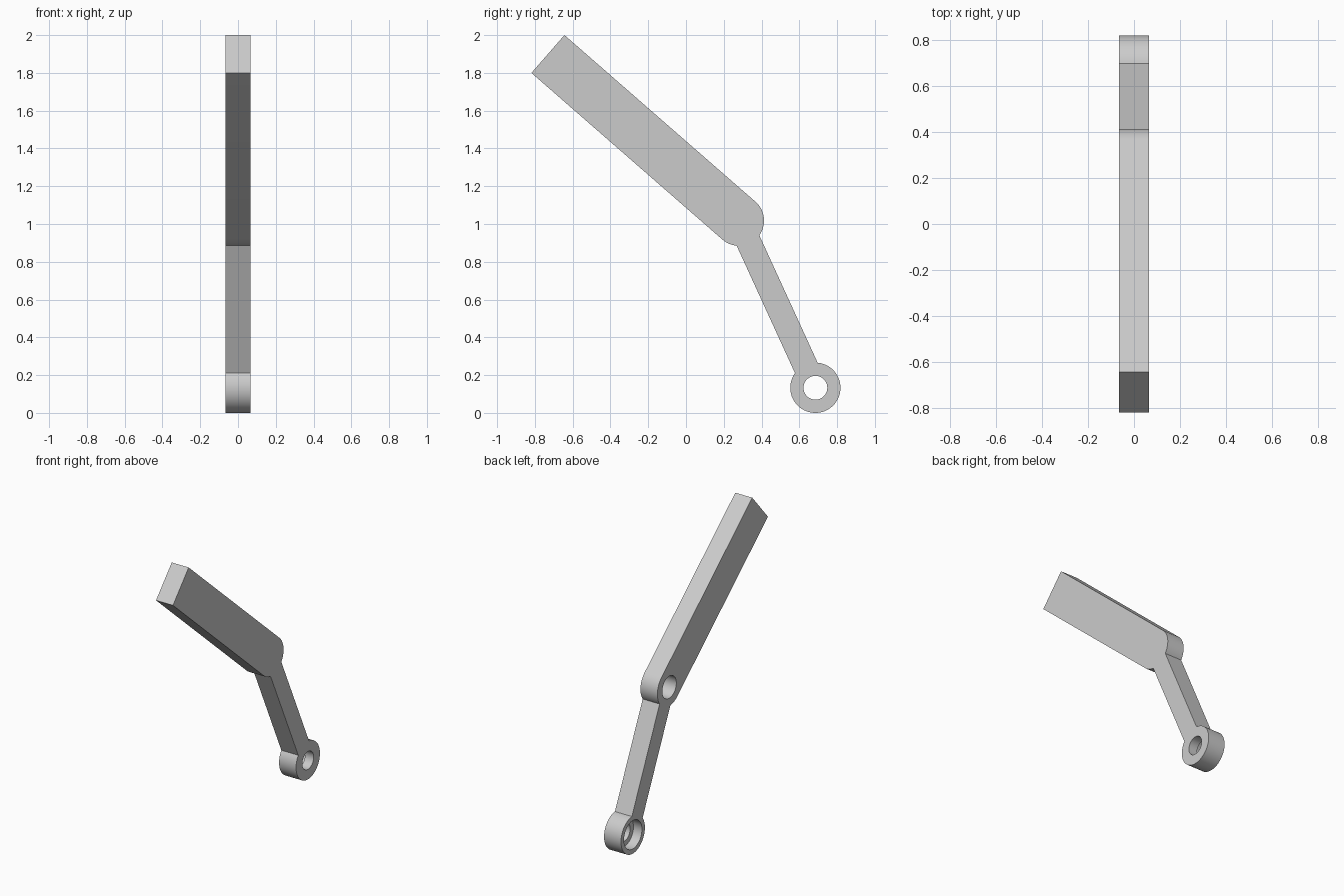
import bpy, bmesh
from math import cos, sin, atan2, asin, radians, pi
from mathutils import Vector, Matrix

if "Cube" in bpy.data.objects:
    bpy.data.objects.remove(bpy.data.objects["Cube"], do_unlink=True)

HALF = 0.066                      # half thickness along x
R = 0.133                         # radius of the rounded ends
ring = Vector((0.685, R))         # (y, z) of the lower eye
hinge = Vector((0.28, 1.018))     # (y, z) of the elbow
tip = Vector((-0.731, 1.9))       # (y, z) middle of the square end

grey = bpy.data.materials.new("light grey")
grey.use_nodes = True
colour = (0.6, 0.6, 0.6, 1)
grey.diffuse_color = colour
grey.node_tree.nodes["Principled BSDF"].inputs["Base Color"].default_value = colour


def polar(c, a):
    return c + R * Vector((cos(a), sin(a)))


def arc(c, start, end):
    n = max(4, round((end - start) / radians(5)))
    return [polar(c, start + (end - start) * i / n) for i in range(n + 1)]


def add_object(name, bm):
    bmesh.ops.recalc_face_normals(bm, faces=bm.faces)
    mesh = bpy.data.meshes.new(name)
    bm.to_mesh(mesh)
    bm.free()
    mesh.materials.append(grey)
    obj = bpy.data.objects.new(name, mesh)
    bpy.context.collection.objects.link(obj)
    return obj


def bore(body, c, radius, x0, x1):
    """Cut a round hole along x between x0 and x1."""
    bm = bmesh.new()
    place = Matrix.Translation(((x0 + x1) / 2, c.x, c.y)) @ Matrix.Rotation(pi / 2, 4, 'Y')
    bmesh.ops.create_cone(bm, cap_ends=True, segments=64, radius1=radius,
                          radius2=radius, depth=x1 - x0, matrix=place)
    cutter = add_object("bore_cutter", bm)
    cutter.hide_render = True
    mod = body.modifiers.new("bore", 'BOOLEAN')
    mod.operation, mod.solver, mod.object = 'DIFFERENCE', 'EXACT', cutter
    bpy.context.view_layer.objects.active = body
    bpy.ops.object.modifier_apply(modifier=mod.name)
    bpy.data.objects.remove(cutter, do_unlink=True)


# Outline: eye, thin arm, rounded elbow and wide bar in one profile
arm = hinge - ring
bar = tip - hinge
arm_dir = atan2(arm.y, arm.x)
bar_dir = atan2(bar.y, bar.x)
spread = asin(HALF / R)           # half angle the thin arm covers on each round
outline = arc(ring, arm_dir + spread, arm_dir + 2 * pi - spread)
outline += arc(hinge, arm_dir + pi + spread, bar_dir + 1.5 * pi)
outline += [polar(tip, bar_dir - pi / 2), polar(tip, bar_dir + pi / 2)]
outline += arc(hinge, bar_dir + pi / 2, arm_dir + pi - spread)

bm = bmesh.new()
face = bm.faces.new([bm.verts.new((-HALF, p.x, p.y)) for p in outline])
side = bmesh.ops.extrude_face_region(bm, geom=[face])
bmesh.ops.translate(bm, vec=(2 * HALF, 0, 0),
                    verts=[g for g in side["geom"] if isinstance(g, bmesh.types.BMVert)])
lever = add_object("bent_lever", bm)

# Through hole with counterbore in the eye, blind hole in the elbow
bore(lever, ring, 0.063, -0.2, 0.2)
bore(lever, ring, 0.1, -0.2, 0.0)
bore(lever, hinge, 0.078, -0.2, 0.034)

bpy.ops.object.select_all(action='DESELECT')
lever.select_set(True)
bpy.context.view_layer.objects.active = lever
bpy.ops.object.shade_smooth_by_angle(angle=radians(30))
